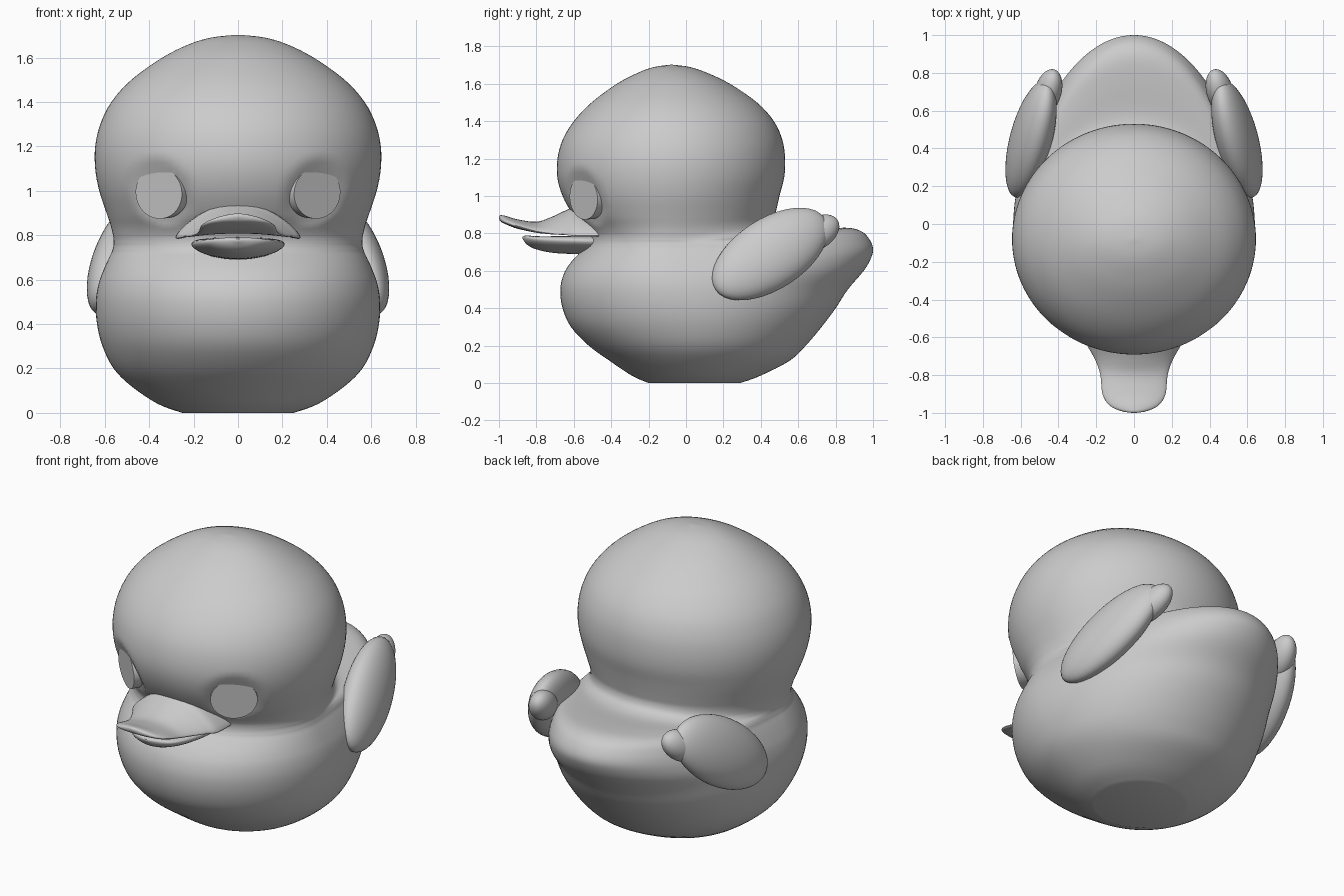
import bpy, bmesh, math
from mathutils import Vector, Matrix

if "Cube" in bpy.data.objects:
    bpy.data.objects.remove(bpy.data.objects["Cube"])

grey = bpy.data.materials.new("plain grey")
grey.diffuse_color = (0.6, 0.6, 0.6, 1)
grey.use_nodes = True
grey.node_tree.nodes["Principled BSDF"].inputs["Base Color"].default_value = grey.diffuse_color


def finish(name, bm, angle=50):
    bmesh.ops.recalc_face_normals(bm, faces=bm.faces)
    me = bpy.data.meshes.new(name)
    bm.to_mesh(me)
    bm.free()
    me.materials.append(grey)
    ob = bpy.data.objects.new(name, me)
    bpy.context.collection.objects.link(ob)
    bpy.ops.object.select_all(action='DESELECT')
    ob.select_set(True)
    bpy.context.view_layer.objects.active = ob
    bpy.ops.object.shade_smooth_by_angle(angle=math.radians(angle))
    return ob


def spline(rows, n):
    """Catmull-Rom interpolation of parameter rows."""
    out = []
    for i in range(len(rows) - 1):
        a, b, c, d = (rows[min(max(i + k, 0), len(rows) - 1)] for k in (-1, 0, 1, 2))
        for s in range(n):
            t = s / n
            out.append([0.5 * (2*q + (r-p)*t + (2*p-5*q+4*r-w)*t*t + (3*q-p-3*r+w)*t**3)
                        for p, q, r, w in zip(a, b, c, d)])
    return out + [list(rows[-1])]


def loft(rows, section, segs, n):
    bm = bmesh.new()
    rings = [[bm.verts.new(section(r, 2 * math.pi * k / segs)) for k in range(segs)]
             for r in spline(rows, n)]
    for a, b in zip(rings, rings[1:]):
        for k in range(segs):
            j = (k + 1) % segs
            bm.faces.new((a[k], a[j], b[j], b[k]))
    bm.faces.new(rings[0])
    bm.faces.new(rings[-1])
    return bm


# Body, tail and head: front height, back height, half width, front y, back y
BODY = [
    (0, 0, .25, -.20, .29), (.04, .04, .36, -.29, .40), (.12, .12, .48, -.41, .555),
    (.2, .2, .56, -.52, .64), (.3, .3, .61, -.615, .725), (.4, .4, .635, -.66, .80),
    (.5, .5, .64, -.672, .865), (.58, .6, .628, -.655, .95), (.64, .67, .607, -.62, .99),
    (.69, .72, .585, -.575, 1.0), (.72, .77, .57, -.545, .98), (.735, .81, .565, -.535, .94),
    (.745, .83, .562, -.53, .87), (.755, .825, .56, -.527, .75), (.765, .81, .56, -.525, .60),
    (.78, .815, .56, -.525, .53), (.80, .835, .563, -.53, .49), (.84, .87, .572, -.555, .475),
    (.9, .91, .592, -.605, .48), (1, 1, .625, -.66, .50), (1.1, 1.1, .643, -.688, .525),
    (1.2, 1.2, .643, -.687, .53), (1.3, 1.3, .62, -.66, .515), (1.4, 1.4, .57, -.60, .47),
    (1.5, 1.5, .48, -.505, .38), (1.6, 1.6, .34, -.37, .235), (1.66, 1.66, .22, -.255, .11),
    (1.69, 1.69, .12, -.17, .02), (1.702, 1.702, .01, -.085, -.07)]


def body_section(r, a):
    zf, zb, hw, yf, yb = r
    t = min(max(zf / .8, 0), 1)
    yc = .05 - .13 * t * t * (3 - 2 * t)
    s = math.sin(a)
    y = yc + ((yb - yc) if s > 0 else (yc - yf)) * s
    return (hw * math.cos(a), y, zf + (zb - zf) * max(0, s) ** 2)


EYE = Vector((.355, -.545, .99))
OUT = Vector((.58, -.81, -.06)).normalized()
bm = loft(BODY, body_section, 112, 4)
# Shallow eye sockets
for v in bm.verts:
    for side in (1, -1):
        flip = Vector((side, 1, 1))
        d = (v.co - EYE * flip).length
        if d < .17:
            v.co -= OUT * flip * .035 * (1 - (d / .17) ** 2)
finish("body", bm)

# Eyes: flat oval discs
for side, name in ((1, "left_eye"), (-1, "right_eye")):
    bm = bmesh.new()
    bmesh.ops.create_cone(bm, cap_ends=True, segments=48, radius1=1, radius2=1, depth=1)
    nrm = OUT * Vector((side, 1, 1))
    right = nrm.cross(Vector((0, 0, 1))).normalized()
    up = right.cross(nrm)
    m = Matrix((right * .128, up * .116, nrm * .05)).transposed().to_4x4()
    m.translation = EYE * Vector((side, 1, 1)) - nrm * .022
    bm.transform(m)
    finish(name, bm, 30)


# Bill halves: y, half width, middle height, edge height, thickness
def bill_section(r, a):
    y, hw, zm, ze, th = r
    c = math.cos(a)
    return (hw * c, y, ze + (zm - ze) * (1 - c * c) + th / 2 * math.sin(a))


UPPER = [(-.42, .28, .87, .79, .09), (-.58, .28, .895, .79, .10), (-.64, .25, .885, .795, .08),
         (-.72, .205, .855, .80, .065), (-.8, .178, .835, .812, .055), (-.9, .167, .85, .84, .05),
         (-.96, .13, .87, .86, .045), (-.99, .07, .88, .875, .035), (-1, .01, .885, .885, .01)]
LOWER = [(-.42, .19, .745, .755, .10), (-.55, .21, .74, .76, .10), (-.7, .185, .74, .765, .09),
         (-.8, .145, .75, .77, .07), (-.85, .09, .765, .775, .05), (-.875, .01, .778, .778, .01)]
finish("upper_bill", loft(UPPER, bill_section, 40, 4))
finish("lower_bill", loft(LOWER, bill_section, 40, 4))

# Wings: broad feather pad with a small tip lobe
LONG = Vector((-.25, .82, .54)).normalized()
flat = Vector((.95, .25, .3))
flat = (flat - LONG * flat.dot(LONG)).normalized()
WIDE = LONG.cross(flat)
LOBES = [((.545, .45, .69), (.36, .19, .105)), ((.455, .70, .80), (.135, .085, .07))]
for side, name in ((1, "left_wing"), (-1, "right_wing")):
    bm = bmesh.new()
    for centre, (a, b, c) in LOBES:
        m = Matrix((LONG * a, WIDE * b, flat * c)).transposed().to_4x4()
        m.translation = centre
        bmesh.ops.create_uvsphere(bm, u_segments=40, v_segments=24, radius=1,
                                  matrix=Matrix.Diagonal((side, 1, 1, 1)) @ m)
    finish(name, bm)
